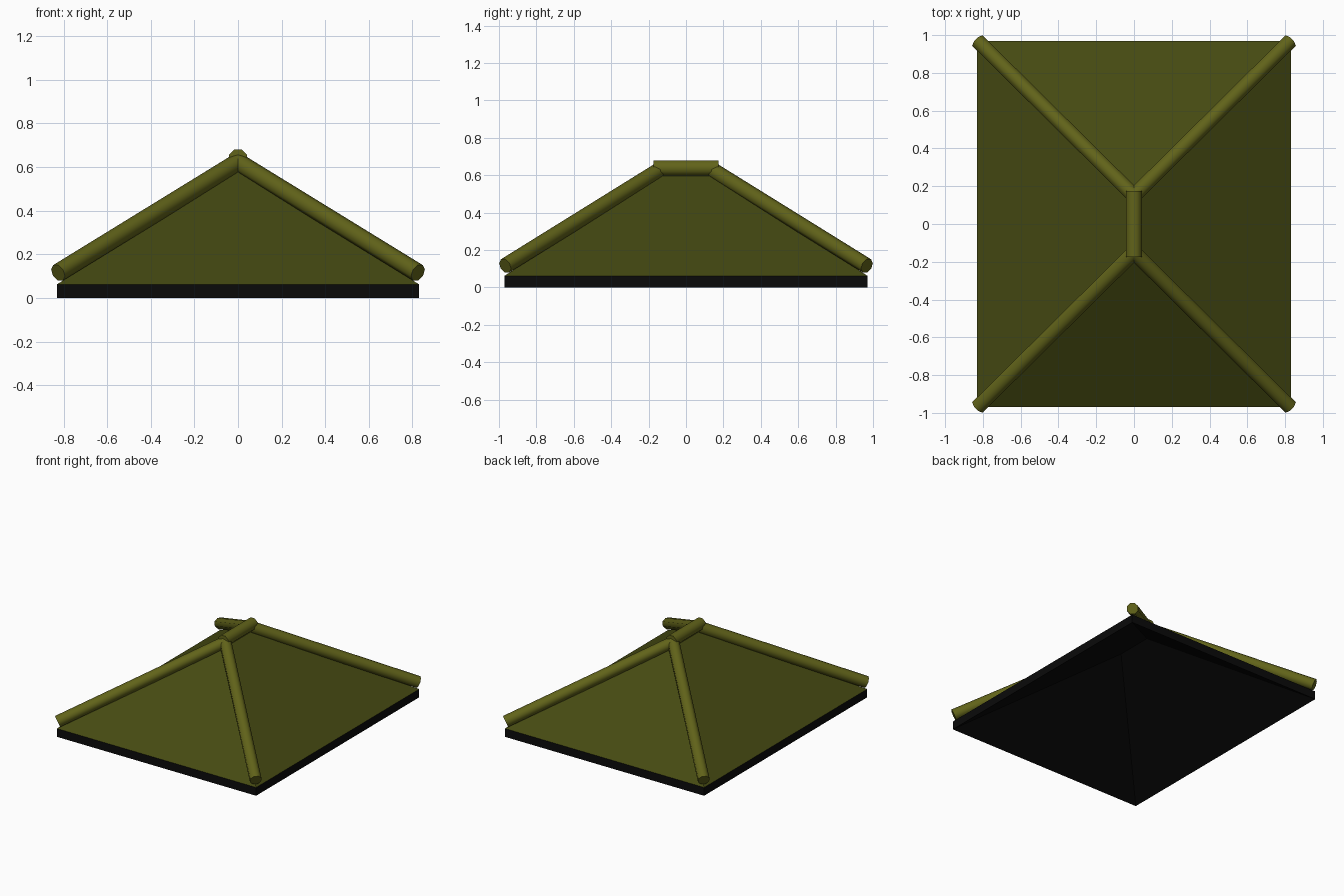
import bpy, bmesh, math
from mathutils import Vector, Matrix

if "Cube" in bpy.data.objects:
    bpy.data.objects.remove(bpy.data.objects["Cube"])


def material(name, rgb):
    m = bpy.data.materials.new(name)
    m.diffuse_color = (*rgb, 1)
    m.use_nodes = True
    m.node_tree.nodes["Principled BSDF"].inputs["Base Color"].default_value = m.diffuse_color
    return m


thatch = material("olive_thatch", (0.06, 0.068, 0.006))
dark = material("dark_underside", (0.003, 0.003, 0.003))
bamboo = material("bamboo", (0.12, 0.125, 0.01))


def finish(bm, name, mats):
    bmesh.ops.recalc_face_normals(bm, faces=bm.faces)
    me = bpy.data.meshes.new(name)
    bm.to_mesh(me)
    bm.free()
    ob = bpy.data.objects.new(name, me)
    bpy.context.collection.objects.link(ob)
    for m in mats:
        me.materials.append(m)
    return ob


def hip_layer(bm, z_eave, z_ridge, hx=0.83, hy=0.97, ridge=0.14):
    """Four hipped slopes; returns the eave corners in order."""
    c = [bm.verts.new((sx * hx, sy * hy, z_eave))
         for sx, sy in ((-1, -1), (1, -1), (1, 1), (-1, 1))]
    f = bm.verts.new((0, -ridge, z_ridge))
    b = bm.verts.new((0, ridge, z_ridge))
    faces = [bm.faces.new(v) for v in ((c[0], c[1], f), (c[1], c[2], b, f),
                                       (c[2], c[3], b), (c[3], c[0], f, b))]
    return c, faces


# Hollow roof shell: coloured slopes, dark eave band and underside
bm = bmesh.new()
top, slopes = hip_layer(bm, 0.062, 0.605)
low, under = hip_layer(bm, 0.0, 0.545)
band = [bm.faces.new((low[i], low[(i + 1) % 4], top[(i + 1) % 4], top[i])) for i in range(4)]
for f in under + band:
    f.material_index = 1
finish(bm, "roof_shell", [thatch, dark])


def pole(name, a, b, radius, sides=8):
    a, b = Vector(a), Vector(b)
    d = b - a
    rot = d.to_track_quat('Z', 'Y').to_matrix().to_4x4()
    mat = Matrix.Translation((a + b) / 2) @ rot @ Matrix.Rotation(math.pi / sides, 4, 'Z')
    bm = bmesh.new()
    bmesh.ops.create_cone(bm, cap_ends=True, segments=sides, radius1=radius,
                          radius2=radius, depth=d.length, matrix=mat)
    for f in bm.faces:
        f.smooth = len(f.verts) == 4
    for e in bm.edges:
        e.smooth = all(f.smooth for f in e.link_faces)
    return finish(bm, name, [bamboo])


# Poles along the ridge and the four hips
pole("ridge_pole", (0, -0.175, 0.638), (0, 0.175, 0.638), 0.045)
for sx, side in ((-1, "left"), (1, "right")):
    for sy, end in ((-1, "front"), (1, "back")):
        pole(f"hip_pole_{end}_{side}", (0, sy * 0.15, 0.622),
             (sx * 0.825, sy * 0.967, 0.115), 0.042)
